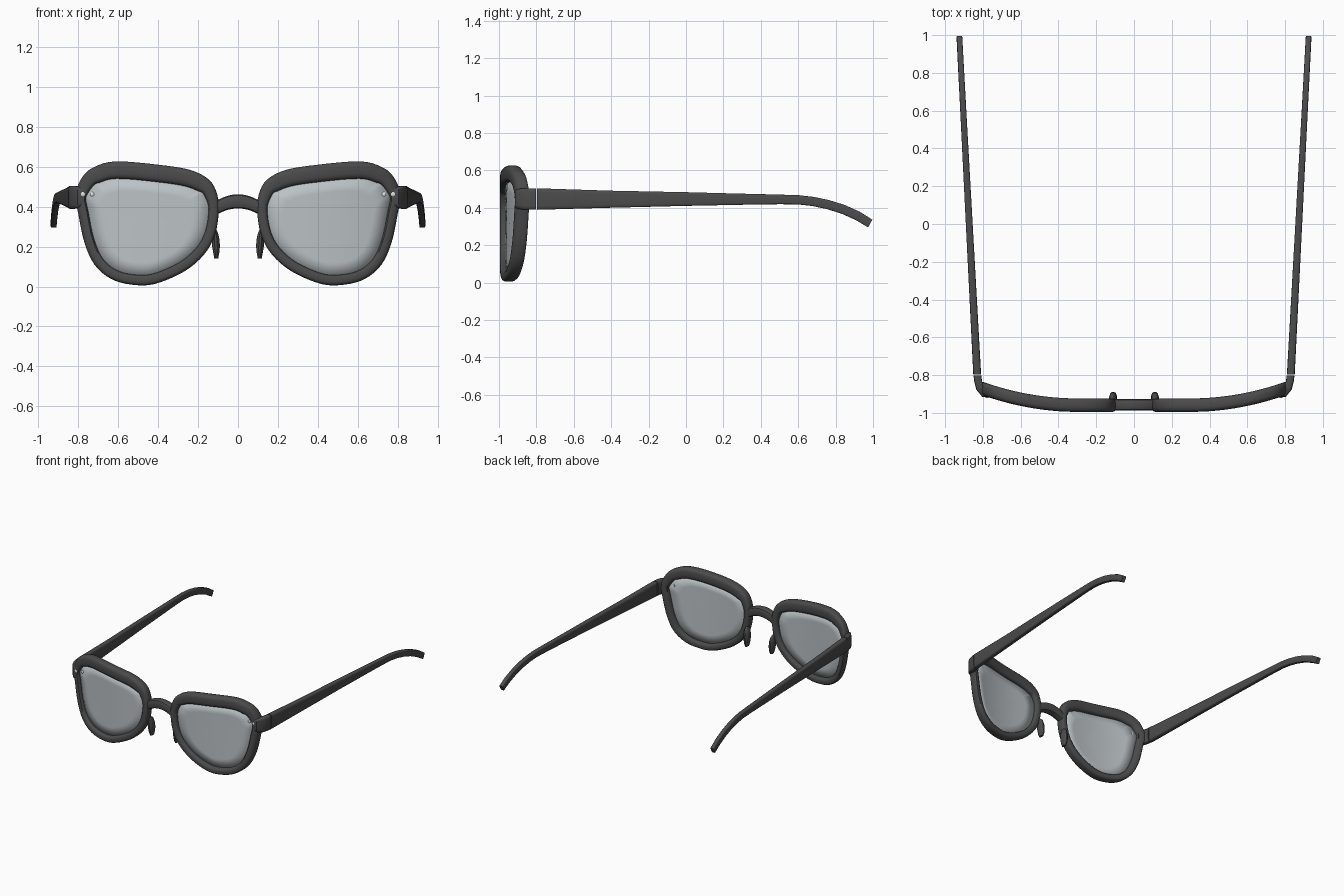
import bpy, bmesh, math
from mathutils import Vector

cube = bpy.data.objects.get("Cube")
if cube:
    bpy.data.objects.remove(cube)


def material(name, rgb):
    m = bpy.data.materials.new(name)
    m.use_nodes = True
    m.diffuse_color = (*rgb, 1)
    m.node_tree.nodes["Principled BSDF"].inputs["Base Color"].default_value = (*rgb, 1)
    return m


DARK = material("charcoal plastic", (0.07, 0.07, 0.07))
GLASS = material("silver grey lens", (0.50, 0.54, 0.56))
METAL = material("pale metal", (0.75, 0.75, 0.75))


def finish(bm, name, mat, mirror=True, angle=40):
    """Turn a bmesh into a smooth object, mirrored to the other side."""
    bmesh.ops.recalc_face_normals(bm, faces=bm.faces[:])
    mesh = bpy.data.meshes.new(name)
    bm.to_mesh(mesh)
    bm.free()
    obj = bpy.data.objects.new(name, mesh)
    bpy.context.collection.objects.link(obj)
    mesh.materials.append(mat)
    bpy.ops.object.select_all(action="DESELECT")
    obj.select_set(True)
    bpy.context.view_layer.objects.active = obj
    bpy.ops.object.shade_smooth_by_angle(angle=math.radians(angle))
    if mirror:
        obj.modifiers.new("Mirror", "MIRROR").use_mirror_merge = False
    return obj


def skin(rings, closed=False):
    """Join a row of equal point rings into a tube."""
    bm = bmesh.new()
    rows = [[bm.verts.new(p) for p in ring] for ring in rings]
    n = len(rows[0])
    pairs = list(zip(rows, rows[1:]))
    if closed:
        pairs.append((rows[-1], rows[0]))
    else:
        bm.faces.new(rows[0])
        bm.faces.new(rows[-1])
    for a, b in pairs:
        for i in range(n):
            j = (i + 1) % n
            bm.faces.new((a[i], a[j], b[j], b[i]))
    return bm


def section(steps, power):
    """Rounded-square cross-section with coordinates from -1 to 1."""
    pts = []
    for i in range(steps):
        a = math.tau * (i + 0.5) / steps
        c, s = math.cos(a), math.sin(a)
        pts.append((math.copysign(abs(c) ** (2 / power), c),
                    math.copysign(abs(s) ** (2 / power), s)))
    return pts


def smooth_loop(pts, steps):
    """Closed Catmull-Rom curve through the points."""
    out, n = [], len(pts)
    for i in range(n):
        a, b, c, d = (Vector(pts[(i + k) % n]) for k in (-1, 0, 1, 2))
        for k in range(steps):
            t = k / steps
            out.append(0.5 * (2 * b + (c - a) * t + (2 * a - 5 * b + 4 * c - d) * t ** 2
                              + (3 * b - a - 3 * c + d) * t ** 3))
    return out


def front_y(x):
    """Wrap of the front: flat in the middle, swept back at the sides."""
    return -0.995 + 0.35 * max(0, abs(x) - 0.3) ** 2


# Rim outline, and an inner outline inset more along the brow
outline = smooth_loop([(.815, .46), (.78, .55), (.72, .6), (.61, .628), (.39, .61), (.24, .585),
                       (.15, .54), (.11, .48), (.095, .39), (.115, .26), (.17, .16), (.27, .075),
                       (.42, .012), (.54, .01), (.64, .04), (.72, .11), (.77, .22), (.8, .36)], 4)
inner = []
for i, p in enumerate(outline):
    t = (outline[(i + 1) % len(outline)] - outline[i - 1]).normalized()
    normal = Vector((t.y, -t.x))
    inner.append(p - normal * (0.052 + 0.036 * max(0, normal.y)))

# Rims
rings = []
for o, i in zip(outline, inner):
    mid, half = (o + i) / 2, (o - i) / 2
    ring = []
    for u, v in section(16, 3.2):
        q = mid + half * u
        ring.append((q.x, front_y(q.x) + 0.036 + 0.036 * v, q.y))
    rings.append(ring)
finish(skin(rings, closed=True), "rim", DARK)

# Lenses: concentric rings that follow the wrap
centre = Vector((0.46, 0.3))
bm = bmesh.new()
rows = []
for scale in (0.25, 0.5, 0.75, 1.02):
    flat = [centre + (p - centre) * scale for p in inner]
    rows.append([bm.verts.new((q.x, front_y(q.x) + 0.036, q.y)) for q in flat])
bm.faces.new(rows[0])
for a, b in zip(rows, rows[1:]):
    for i in range(len(a)):
        bm.faces.new((a[i - 1], a[i], b[i], b[i - 1]))
lens = finish(bm, "lens", GLASS)
solid = lens.modifiers.new("Thickness", "SOLIDIFY")
solid.thickness = 0.01
solid.offset = 0

# Arched bridge
rings = []
for k in range(-8, 9):
    x = 0.13 * k / 8
    z = 0.427 - 2.8 * x * x
    rings.append([(x, -0.957 + 0.032 * u, z + 0.036 * v) for u, v in section(12, 3.5)])
finish(skin(rings), "bridge", DARK, mirror=False)

# Nose pads: leaf shapes hanging behind the rims
rings = []
for z, x, wide, y, deep in ((.29, .118, .007, -.94, .015), (.27, .114, .014, -.93, .028),
                            (.235, .112, .02, -.925, .034), (.2, .11, .02, -.922, .034),
                            (.165, .109, .015, -.92, .03), (.14, .109, .01, -.92, .02)):
    rings.append([(x + wide * u, y + deep * v, z) for u, v in section(12, 2.3)])
finish(skin(rings), "nose_pad", DARK)

# Hinge blocks turning the corner from rim to temple
rings = []
for x, y, ax, ay, low, high in ((.765, -.885, .004, .03, .41, .49), (.79, -.885, .014, .03, .395, .5),
                                (.813, -.865, .022, .012, .39, .505),
                                (.825, -.835, .021, 0, .39, .505), (.829, -.802, .021, 0, .39, .505)):
    ring = []
    for u, v in section(12, 6):
        ring.append((x + ax * u, y - ay * u, (low + high) / 2 + (high - low) / 2 * v))
    rings.append(ring)
finish(skin(rings), "hinge_block", DARK, angle=50)

# Temples: tapered bars that curve down at the ear
rings = []
for y, z, half in ((-.796, .447, .058), (-.4, .446, .046), (0, .447, .037), (.3, .446, .03),
                   (.5, .445, .026), (.6, .443, .025), (.68, .434, .025), (.76, .417, .025),
                   (.84, .392, .025), (.92, .356, .025), (.985, .316, .024)):
    f = (y + 0.8) / 1.8
    lean = 0.5 * max(0, min(1, (y - 0.55) / 0.4))
    ring = []
    for u, v in section(12, 6):
        ring.append((0.83 + 0.095 * f + (0.021 - 0.006 * f) * u,
                     y + half * v * math.sin(lean), z + half * v * math.cos(lean)))
    rings.append(ring)
finish(skin(rings), "temple", DARK, angle=50)

# Rivets: one on the rim face, one on the lens
for name, x, depth in (("rim_rivet", 0.777, 0.002), ("lens_rivet", 0.732, 0.03)):
    rings = []
    for y, r in ((0.012, 0.011), (-0.004, 0.011), (-0.007, 0.006)):
        rings.append([(x + r * math.cos(a), front_y(x) + depth + y, 0.463 + r * math.sin(a))
                      for a in (math.tau * k / 12 for k in range(12))])
    finish(skin(rings), name, METAL)
